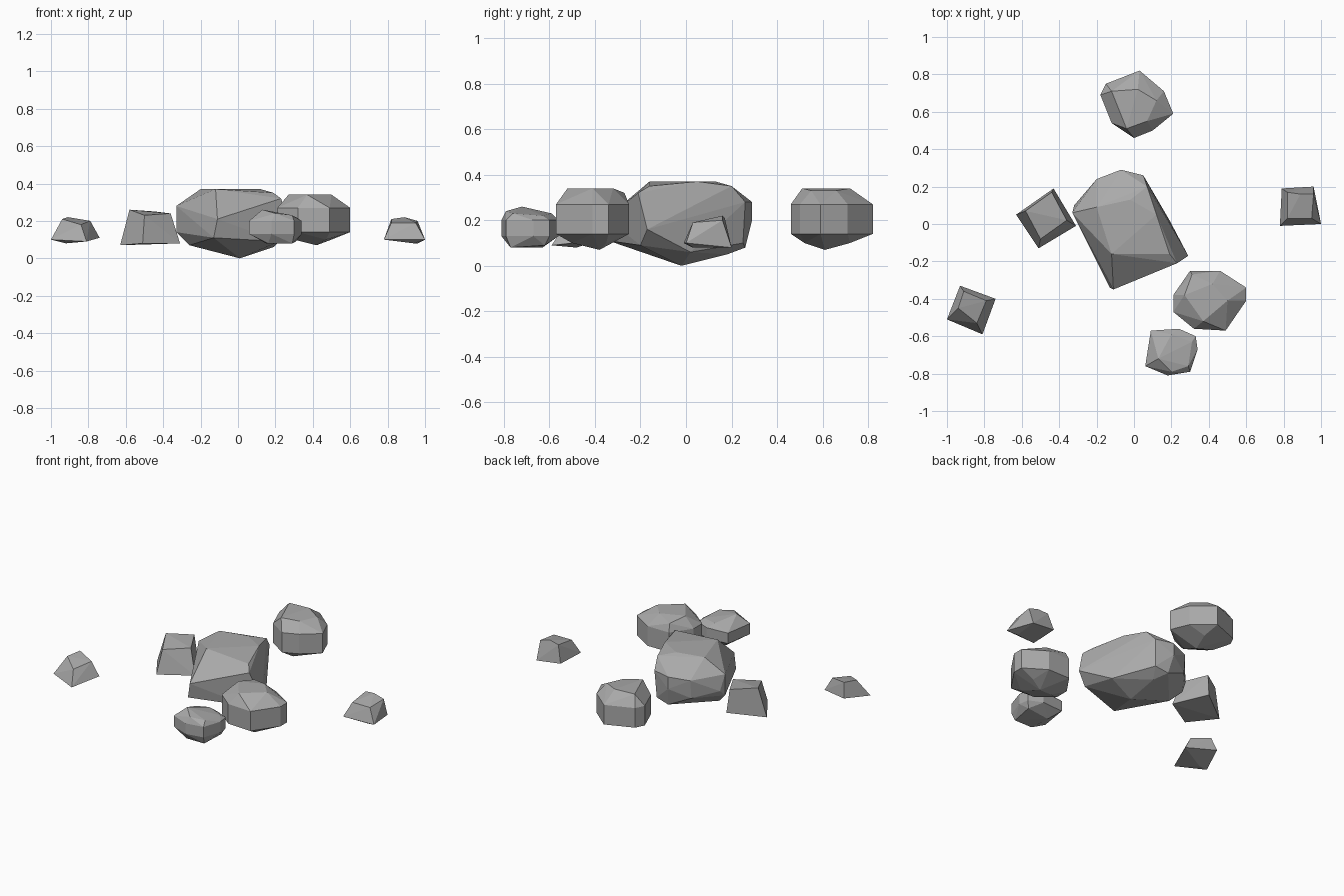
import bpy
import bmesh
import math
from mathutils import Vector

default_cube = bpy.data.objects.get("Cube")
if default_cube:
    bpy.data.objects.remove(default_cube, do_unlink=True)

# One plain stone colour for every rock
stone = bpy.data.materials.new("grey stone")
stone.use_nodes = True
stone_colour = (.4, .4, .4, 1)
stone.diffuse_color = stone_colour
stone.node_tree.nodes["Principled BSDF"].inputs["Base Color"].default_value = stone_colour


def hewn_rock(name, corners):
    """Wrap the corners in a convex, flat-faced rock."""
    bm = bmesh.new()
    for corner in corners:
        bm.verts.new(Vector(corner))
    hull = bmesh.ops.convex_hull(bm, input=bm.verts[:])
    spare = [g for g in hull["geom_interior"] if isinstance(g, bmesh.types.BMVert)]
    bmesh.ops.delete(bm, geom=list(set(spare)), context="VERTS")
    bmesh.ops.dissolve_limit(bm, angle_limit=math.radians(4),
                             verts=bm.verts[:], edges=bm.edges[:])
    bmesh.ops.recalc_face_normals(bm, faces=bm.faces[:])
    mesh = bpy.data.meshes.new(name)
    bm.to_mesh(mesh)
    bm.free()
    mesh.materials.append(stone)
    rock = bpy.data.objects.new(name, mesh)
    bpy.context.collection.objects.link(rock)
    return rock


def level(z, outline):
    """Lift a flat outline to one height."""
    return [(x, y, z) for x, y in outline]


def boulder(name, outline, belt, cap, foot):
    """A rock with an upright belt, a chamfered cap and a blunt foot."""
    low, high = belt
    corners = level(low, outline) + level(high, outline)
    hewn_rock(name, corners + cap + foot)


def chip(name, base, top):
    """A small rock shaped like a clipped pyramid."""
    hewn_rock(name, base + top)


# Large central rock: crown, shoulders, waist and keel
crown = [(-.12, -.16, .37), (.19, -.16, .35), (-.2, .09, .37),
         (-.02, .13, .37), (.12, .05, .37), (.07, .2, .35)]
shoulders = [(-.07, .29, .28), (.05, .26, .28), (.23, -.21, .32),
             (-.33, .06, .28), (-.2, .24, .27)]
waist = [(-.11, -.35, .21), (.29, -.17, .16), (-.32, .1, .18),
         (-.07, .29, .2), (-.2, .23, .15), (-.33, .06, .14)]
keel = [(-.13, -.34, .11), (.22, -.2, .09), (-.26, .02, .07), (.01, -.02, 0),
        (.19, .02, .06), (-.05, .26, .08), (.04, .25, .1), (0, .18, .05)]
hewn_rock("central_rock", crown + shoulders + waist + keel)

# Rounded boulder at the back
boulder("back_boulder",
        outline=[(.03, .82), (.16, .71), (.21, .59), (.1, .5),
                 (0, .46), (-.12, .54), (-.18, .69), (-.15, .75)],
        belt=(.14, .27),
        cap=[(-.12, .71, .34), (.02, .72, .34), (.12, .66, .33),
             (.07, .55, .33), (-.04, .51, .34)],
        foot=[(.02, .61, .07), (.04, .52, .1), (-.1, .62, .1), (.05, .72, .1)])

# Rounded boulder at the front left
boulder("front_left_boulder",
        outline=[(.3, -.25), (.46, -.25), (.6, -.34), (.6, -.41),
                 (.49, -.57), (.32, -.56), (.21, -.47), (.21, -.38)],
        belt=(.14, .27),
        cap=[(.27, -.38, .34), (.37, -.52, .34), (.5, -.41, .34),
             (.42, -.32, .34), (.31, -.27, .32)],
        foot=[(.42, -.38, .07), (.3, -.42, .1), (.47, -.5, .1), (.5, -.35, .1)])

# Smaller boulder at the very front
boulder("front_boulder",
        outline=[(.09, -.57), (.24, -.56), (.33, -.6), (.34, -.67),
                 (.3, -.79), (.18, -.81), (.06, -.76)],
        belt=(.13, .2),
        cap=[(.13, -.72, .26), (.2, -.79, .24), (.29, -.76, .23),
             (.31, -.63, .22), (.2, -.59, .23)],
        foot=[(.16, -.77, .08), (.29, -.77, .08), (.31, -.62, .09), (.15, -.63, .08)])

# Clipped pyramid chips scattered to both sides
chip("right_chip",
     base=[(-.43, .19, .1), (-.31, -.01, .08), (-.51, -.13, .08), (-.63, .05, .07)],
     top=[(-.58, .07, .26), (-.44, .17, .25), (-.36, .02, .24), (-.5, -.08, .23)])
chip("far_right_chip",
     base=[(-.93, -.33, .13), (-.74, -.4, .11), (-.81, -.59, .09), (-1, -.51, .1), (-.92, -.48, .08)],
     top=[(-.94, -.45, .21), (-.91, -.36, .22), (-.79, -.41, .2), (-.84, -.53, .18)])
chip("far_left_chip",
     base=[(.79, .19, .1), (.96, .2, .08), (1, 0, .1), (.78, -.01, .1), (.94, .03, .08)],
     top=[(.82, .17, .21), (.89, .16, .22), (.96, .16, .2), (.95, .03, .19), (.82, .03, .19)])
